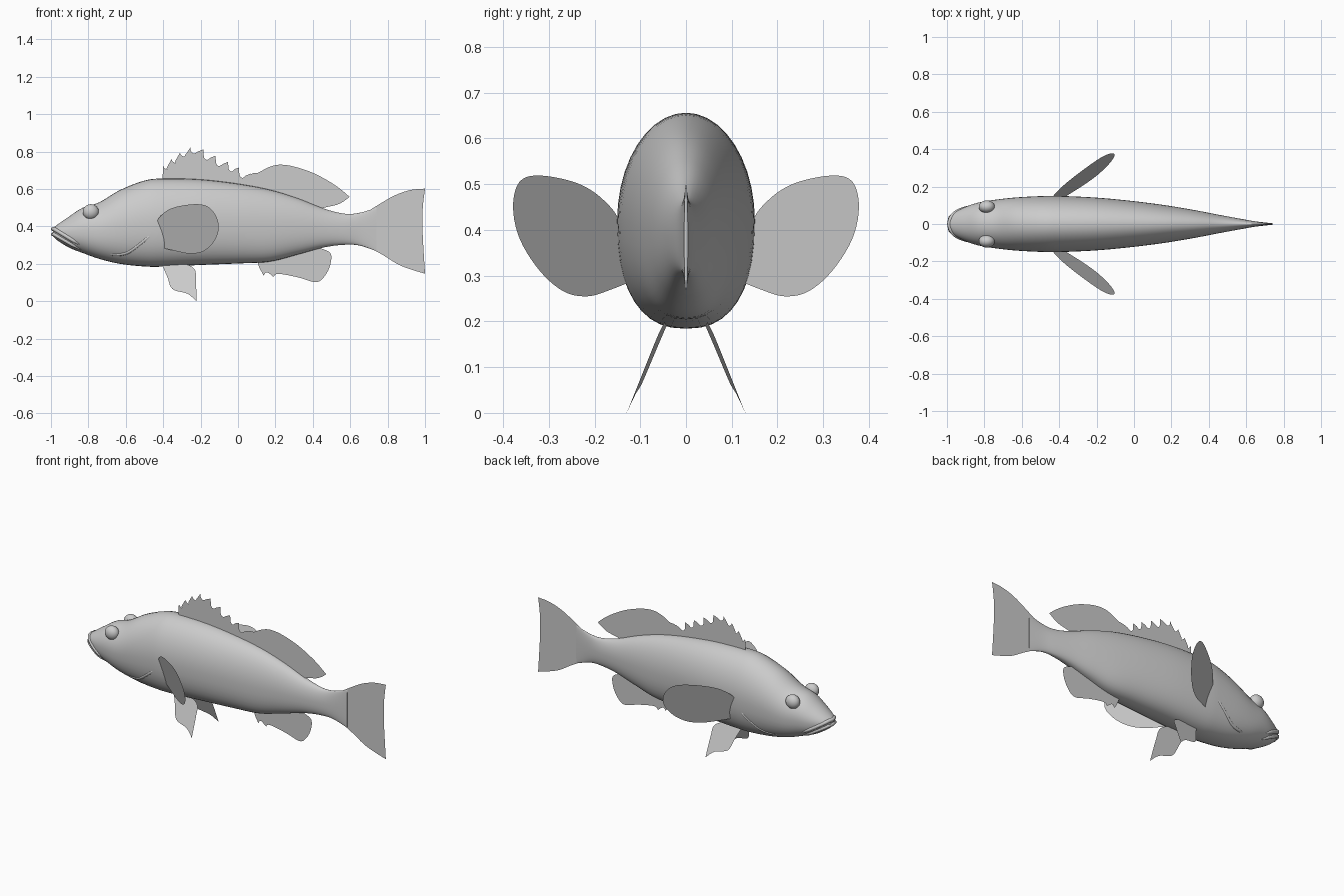
import bpy
import math
from mathutils import Vector

cube = bpy.data.objects.get("Cube")
if cube:
    bpy.data.objects.remove(cube, do_unlink=True)

# One plain grey for the whole fish
grey = bpy.data.materials.new("plain grey")
grey.use_nodes = True
colour = (0.6, 0.6, 0.6, 1)
grey.diffuse_color = colour
grey.node_tree.nodes["Principled BSDF"].inputs["Base Color"].default_value = colour


def link(name, data):
    obj = bpy.data.objects.new(name, data)
    bpy.context.collection.objects.link(obj)
    data.materials.append(grey)
    return obj


def select_only(obj):
    bpy.ops.object.select_all(action="DESELECT")
    bpy.context.view_layer.objects.active = obj
    obj.select_set(True)


def make_mesh(name, verts, faces, smooth=False):
    mesh = bpy.data.meshes.new(name)
    mesh.from_pydata(verts, [], faces)
    mesh.update()
    obj = link(name, mesh)
    if smooth:
        select_only(obj)
        bpy.ops.object.shade_smooth_by_angle(angle=math.radians(50))
    return obj


def spline(points, steps=5):
    """Smooth open curve through points of any dimension."""
    pts = [Vector(p) for p in points]
    pts = [pts[0]] + pts + [pts[-1]]
    result = []
    for a, b, c, d in zip(pts, pts[1:], pts[2:], pts[3:]):
        for i in range(steps):
            t = i / steps
            result.append(b + (c - a) * t / 2
                          + (a * 2 - b * 5 + c * 4 - d) * t * t / 2
                          + (b * 3 - a - c * 3 + d) * t ** 3 / 2)
    return result + [pts[-1]]


# Body stations: x, top z, bottom z, half width
stations = spline([
    (-.99, .392, .35, .025), (-.965, .41, .325, .058), (-.9, .455, .285, .092),
    (-.83, .5, .258, .115), (-.74, .53, .226, .13), (-.63, .595, .2, .142),
    (-.5, .645, .186, .149), (-.4, .656, .185, .15), (-.2, .651, .194, .141),
    (0, .628, .202, .122), (.17, .596, .212, .1), (.32, .55, .25, .075),
    (.46, .495, .288, .048), (.57, .468, .302, .028), (.65, .473, .298, .014),
    (.74, .5, .268, .004)])


def exponent(t):
    return 2.0 if t > 0 else 2.4


def surface_y(x, z):
    """Half width of the body at a side position."""
    for a, b in zip(stations, stations[1:]):
        if a[0] <= x <= b[0]:
            s = a.lerp(b, (x - a[0]) / (b[0] - a[0]))
            t = (2 * z - s[1] - s[2]) / (s[1] - s[2])
            n = exponent(t)
            return s[3] * max(0, 1 - abs(t) ** n) ** (1 / n)
    return 0


# Body: rings lofted from snout to tail root
RING = 40
verts, faces = [], []
for x, top, bottom, half in stations:
    for k in range(RING):
        angle = math.tau * k / RING
        c, s = math.cos(angle), math.sin(angle)
        power = 2 / exponent(s)
        y = math.copysign(abs(c) ** power, c) * half
        z = (top + bottom) / 2 + math.copysign(abs(s) ** power, s) * (top - bottom) / 2
        verts.append((x, y, z))
for r in range(len(stations) - 1):
    for k in range(RING):
        a, b = r * RING + k, r * RING + (k + 1) % RING
        faces.append((a, a + RING, b + RING, b))
faces.append(tuple(range(RING)))
faces.append(tuple(reversed(range(len(verts) - RING, len(verts)))))
make_mesh("body", verts, faces, smooth=True)


def tube(name, points, radius):
    """Tapered round strip along a path."""
    curve = bpy.data.curves.new(name, "CURVE")
    curve.dimensions = "3D"
    curve.bevel_depth = radius
    curve.bevel_resolution = 2
    line = curve.splines.new("POLY")
    line.points.add(len(points) - 1)
    for i, p in enumerate(points):
        line.points[i].co = (*p, 1)
        line.points[i].radius = min(1, 0.1 + 6 * min(i, len(points) - 1 - i) / len(points))
    obj = link(name, curve)
    select_only(obj)
    bpy.ops.object.convert(target="MESH")
    bpy.ops.object.shade_smooth_by_angle(angle=math.radians(60))


# Lips wrap round the snout
for name, front_z, back_z in (("upper_lip", .386, .296), ("lower_lip", .358, .272)):
    side = []
    for i in range(14):
        t = i / 13
        x, z = -.982 + .15 * t, front_z + (back_z - front_z) * t
        side.append(Vector((x, surface_y(x, z) - .004, z)))
    mirror = [Vector((p.x, -p.y, p.z)) for p in side]
    tube(name, side[::-1] + [Vector((-.989, 0, front_z))] + mirror, .011)

# Eyes and gill cover edges on both sides
for sign, label in ((1, "back"), (-1, "front")):
    bpy.ops.mesh.primitive_uv_sphere_add(segments=24, ring_count=16,
                                         location=(-.787, sign * .092, .478))
    eye = bpy.context.object
    eye.name = label + "_eye"
    eye.scale = (.043, .034, .041)
    eye.data.materials.append(grey)
    bpy.ops.object.shade_smooth_by_angle(angle=math.radians(60))
    edge = spline([(-.7, .25), (-.6, .258), (-.52, .31), (-.46, .36)])
    tube(label + "_gill_edge",
         [(x, sign * (surface_y(x, z) - .007), z) for x, z in edge], .01)


def fin(name, segments, depth=lambda x, z: 0):
    """Thin sheet whose outline joins smooth segments at sharp corners."""
    outline = []
    for segment in segments:
        for p in spline(segment):
            if not outline or (p - outline[-1]).length > .001:
                outline.append(p)
    if (outline[0] - outline[-1]).length < .001:
        outline.pop()
    make_mesh(name, [(x, depth(x, z), z) for x, z in outline], [tuple(range(len(outline)))])


# Tail fin
fin("tail_fin", [
    [(.66, .46), (.72, .497), (.83, .562), (.92, .594), (1, .602)],
    [(1, .602), (.988, .5), (.987, .37), (1, .147)],
    [(1, .147), (.87, .19), (.77, .25), (.66, .31)]])

# Spiny front dorsal fin: a row of curved spikes
tips = [(-.4, .725), (-.355, .76), (-.31, .795), (-.255, .822), (-.185, .812),
        (-.12, .778), (-.053, .745), (.005, .715), (.068, .682)]
spines = [[(-.405, .63), tips[0]]]
for (x, z), (nx, nz) in zip(tips, tips[1:]):
    drop = min(z, nz) - .022
    spines.append([(x, z), (x + .004, drop + .012), (x + .02, drop), (nx - .025, drop + .012), (nx, nz)])
spines.append([tips[-1], (.09, .67), (.1, .6)])
fin("spiny_dorsal_fin", spines)

# Soft rear dorsal fin
fin("soft_dorsal_fin", [
    [(.06, .6), (.07, .677), (.11, .688), (.16, .715), (.22, .73), (.3, .72),
     (.41, .682), (.52, .62), (.597, .558)],
    [(.597, .558), (.54, .52), (.46, .5), (.4, .48)]])

# Anal fin with a notched front edge
fin("anal_fin", [
    [(.1, .24), (.11, .19), (.137, .138)],
    [(.137, .138), (.155, .155), (.19, .13)],
    [(.19, .13), (.215, .147), (.32, .128), (.415, .102), (.46, .13),
     (.492, .19), (.495, .255), (.44, .285), (.4, .31)]])

# Paired fins, mirrored across the body
for sign, label in ((1, "back"), (-1, "front")):
    fin(label + "_pectoral_fin", [
        [(-.42, .29), (-.435, .41), (-.405, .465), (-.34, .502), (-.23, .519), (-.16, .505),
         (-.115, .45), (-.104, .38), (-.135, .31), (-.19, .265), (-.26, .255),
         (-.34, .27), (-.42, .29)]],
        lambda x, z: sign * (.32 + .7 * (x + .23) + .32 * (z - .52)))
    fin(label + "_pelvic_fin", [
        [(-.41, .205), (-.31, .205), (-.235, .175), (-.225, .11), (-.222, 0)],
        [(-.222, 0), (-.27, .04), (-.35, .065), (-.378, .13), (-.41, .205)]],
        lambda x, z: sign * (.045 + .4 * (.2 - z) + .06 * (x + .3)))
